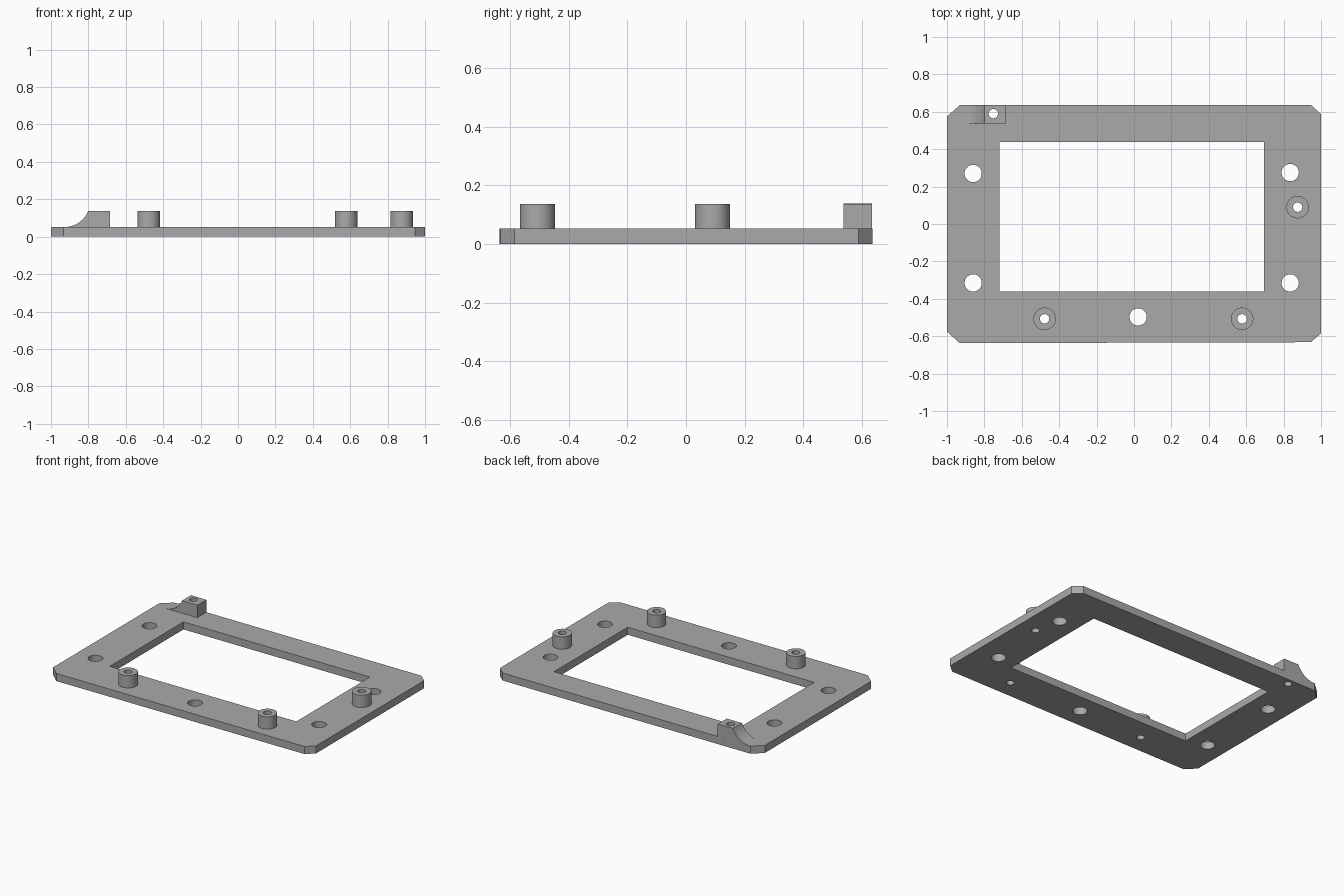
import bpy, bmesh
from math import sin, cos, radians

cube = bpy.data.objects.get("Cube")
if cube:
    bpy.data.objects.remove(cube, do_unlink=True)

PLATE_Z, TOP_Z = 0.052, 0.137
POST_R, BORE_R, HOLE_R = 0.06, 0.025, 0.046
POSTS = {"front_right_post": (-0.478, -0.507), "front_left_post": (0.578, -0.507),
         "side_post": (0.875, 0.09)}
HOLES = [(-0.86, 0.27), (-0.86, -0.315), (0.835, 0.275), (0.835, -0.315), (0.022, -0.497)]
BLOCK_BORE = (-0.752, 0.59)

grey = bpy.data.materials.new("plain_grey")
grey.use_nodes = True
colour = (0.4, 0.4, 0.4, 1)
grey.diffuse_color = colour
grey.node_tree.nodes["Principled BSDF"].inputs["Base Color"].default_value = colour


def prism(name, outline, offset):
    """Close a 3D outline and extrude it by the offset."""
    bm = bmesh.new()
    face = bm.faces.new([bm.verts.new(p) for p in outline])
    ext = bmesh.ops.extrude_face_region(bm, geom=[face])["geom"]
    bmesh.ops.translate(bm, vec=offset, verts=[v for v in ext if isinstance(v, bmesh.types.BMVert)])
    bmesh.ops.recalc_face_normals(bm, faces=bm.faces)
    mesh = bpy.data.meshes.new(name)
    bm.to_mesh(mesh)
    bm.free()
    obj = bpy.data.objects.new(name, mesh)
    bpy.context.collection.objects.link(obj)
    mesh.materials.append(grey)
    return obj


def cylinder(name, centre, radius, z0, z1, sides=48):
    angles = [radians(360 * i / sides) for i in range(sides)]
    ring = [(centre[0] + radius * cos(a), centre[1] + radius * sin(a), z0) for a in angles]
    return prism(name, ring, (0, 0, z1 - z0))


def cut(obj, cutter):
    """Subtract the cutter, apply the result and drop the cutter."""
    cutter.hide_render = True
    mod = obj.modifiers.new("cut", "BOOLEAN")
    mod.operation, mod.solver, mod.object = "DIFFERENCE", "EXACT", cutter
    bpy.context.view_layer.objects.active = obj
    bpy.ops.object.modifier_apply(modifier=mod.name)
    bpy.data.objects.remove(cutter, do_unlink=True)


def smooth(obj):
    bpy.ops.object.select_all(action="DESELECT")
    obj.select_set(True)
    bpy.context.view_layer.objects.active = obj
    bpy.ops.object.shade_smooth_by_angle(angle=radians(30))


# Frame plate with clipped corners and a rectangular window
corners = [(-1, -0.575), (-0.932, -0.637), (0.945, -0.632), (1, -0.585),
           (1, 0.588), (0.945, 0.637), (-0.932, 0.635), (-1, 0.575)]
plate = prism("frame_plate", [(x, y, 0) for x, y in corners], (0, 0, PLATE_Z))
window = [(-0.72, -0.36), (0.694, -0.36), (0.694, 0.438), (-0.72, 0.438)]
cut(plate, prism("window_cutter", [(x, y, -0.1) for x, y in window], (0, 0, 0.3)))

# Mounting holes and bores through the plate
for spot in HOLES:
    cut(plate, cylinder("hole_cutter", spot, HOLE_R, -0.1, 0.2))
for spot in [*POSTS.values(), BLOCK_BORE]:
    cut(plate, cylinder("bore_cutter", spot, BORE_R, -0.1, 0.2))
smooth(plate)

# Hollow standoff posts
for name, spot in POSTS.items():
    post = cylinder(name, spot, POST_R, PLATE_Z, TOP_Z)
    cut(post, cylinder("bore_cutter", spot, BORE_R, -0.1, 0.2))
    smooth(post)

# Corner block with a concave ramp down to the plate
RAMP_R = 0.138
arc = [radians(-90 + 68 * i / 12) for i in range(13)]
side = [(-0.928 + RAMP_R * cos(a), 0.537, PLATE_Z + RAMP_R + RAMP_R * sin(a)) for a in arc]
side += [(-0.685, 0.537, TOP_Z), (-0.685, 0.537, PLATE_Z)]
block = prism("corner_block", side, (0, 0.098, 0))
cut(block, cylinder("bore_cutter", BLOCK_BORE, BORE_R, -0.1, 0.2))
smooth(block)
